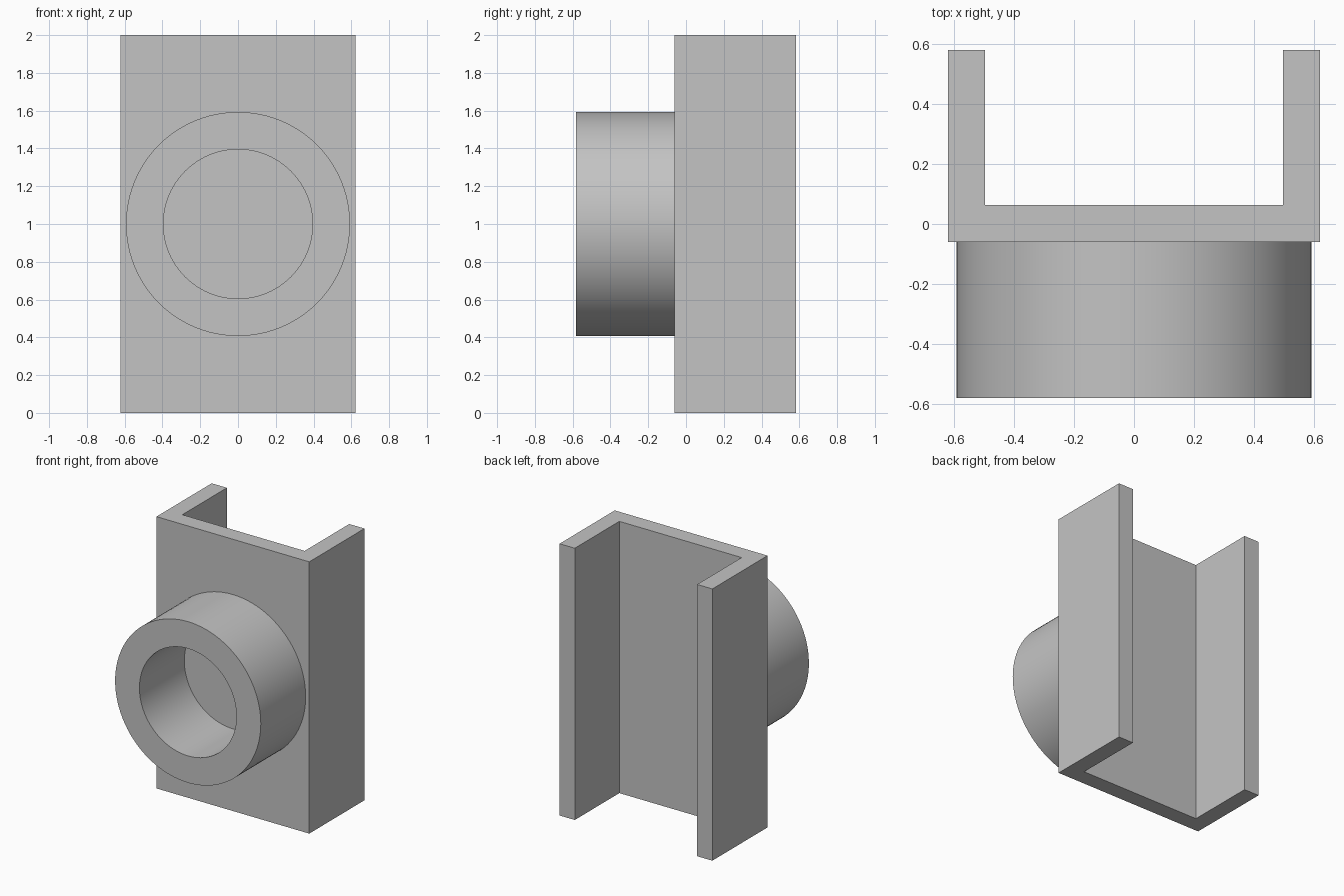
import bpy
import bmesh
import math
from mathutils import Matrix

cube = bpy.data.objects.get("Cube")
if cube:
    bpy.data.objects.remove(cube, do_unlink=True)

HEIGHT = 2.0
HALF_W, WALL = 0.622, 0.124
FRONT, BACK = -0.06, 0.582
TUBE_FRONT = -0.582
OUTER_R, INNER_R = 0.593, 0.395
SEGMENTS = 96

grey = bpy.data.materials.new("plain grey")
grey.use_nodes = True
colour = (0.55, 0.55, 0.55, 1)
grey.diffuse_color = colour
grey.node_tree.nodes["Principled BSDF"].inputs["Base Color"].default_value = colour


def add_object(name, bm):
    bmesh.ops.recalc_face_normals(bm, faces=bm.faces)
    mesh = bpy.data.meshes.new(name)
    bm.to_mesh(mesh)
    bm.free()
    mesh.materials.append(grey)
    obj = bpy.data.objects.new(name, mesh)
    bpy.context.collection.objects.link(obj)
    return obj


# U-shaped channel: plan profile extruded upwards
bm = bmesh.new()
half = [(HALF_W, FRONT), (HALF_W, BACK), (HALF_W - WALL, BACK), (HALF_W - WALL, FRONT + WALL)]
profile = half + [(-x, y) for x, y in reversed(half)]
base = bm.faces.new([bm.verts.new((x, y, 0)) for x, y in profile])
extruded = bmesh.ops.extrude_face_region(bm, geom=[base])
top = [v for v in extruded["geom"] if isinstance(v, bmesh.types.BMVert)]
bmesh.ops.translate(bm, verts=top, vec=(0, 0, HEIGHT))
add_object("channel", bm)

# Round collar: wall section spun about the front-back axis, open against the plate
bm = bmesh.new()
section = [(OUTER_R, FRONT), (OUTER_R, TUBE_FRONT), (INNER_R, TUBE_FRONT), (INNER_R, FRONT)]
verts = [bm.verts.new((r, y, 0)) for r, y in section]
edges = [bm.edges.new(pair) for pair in zip(verts, verts[1:])]
bmesh.ops.spin(bm, geom=verts + edges, cent=(0, 0, 0), axis=(0, 1, 0),
               angle=math.tau, steps=SEGMENTS, use_merge=True)
bmesh.ops.remove_doubles(bm, verts=bm.verts, dist=0.0001)
bm.transform(Matrix.Translation((0, 0, HEIGHT / 2)))
# Face the open shell outwards: the outer wall must point away from the axis
bmesh.ops.recalc_face_normals(bm, faces=bm.faces)
collar = add_object("round_collar", bm)
front_ring = [p for p in collar.data.polygons if abs(p.normal.y) > 0.9]
if front_ring[0].normal.y > 0:
    collar.data.flip_normals()

bpy.ops.object.select_all(action="DESELECT")
collar.select_set(True)
bpy.context.view_layer.objects.active = collar
bpy.ops.object.shade_smooth_by_angle(angle=math.radians(30))
